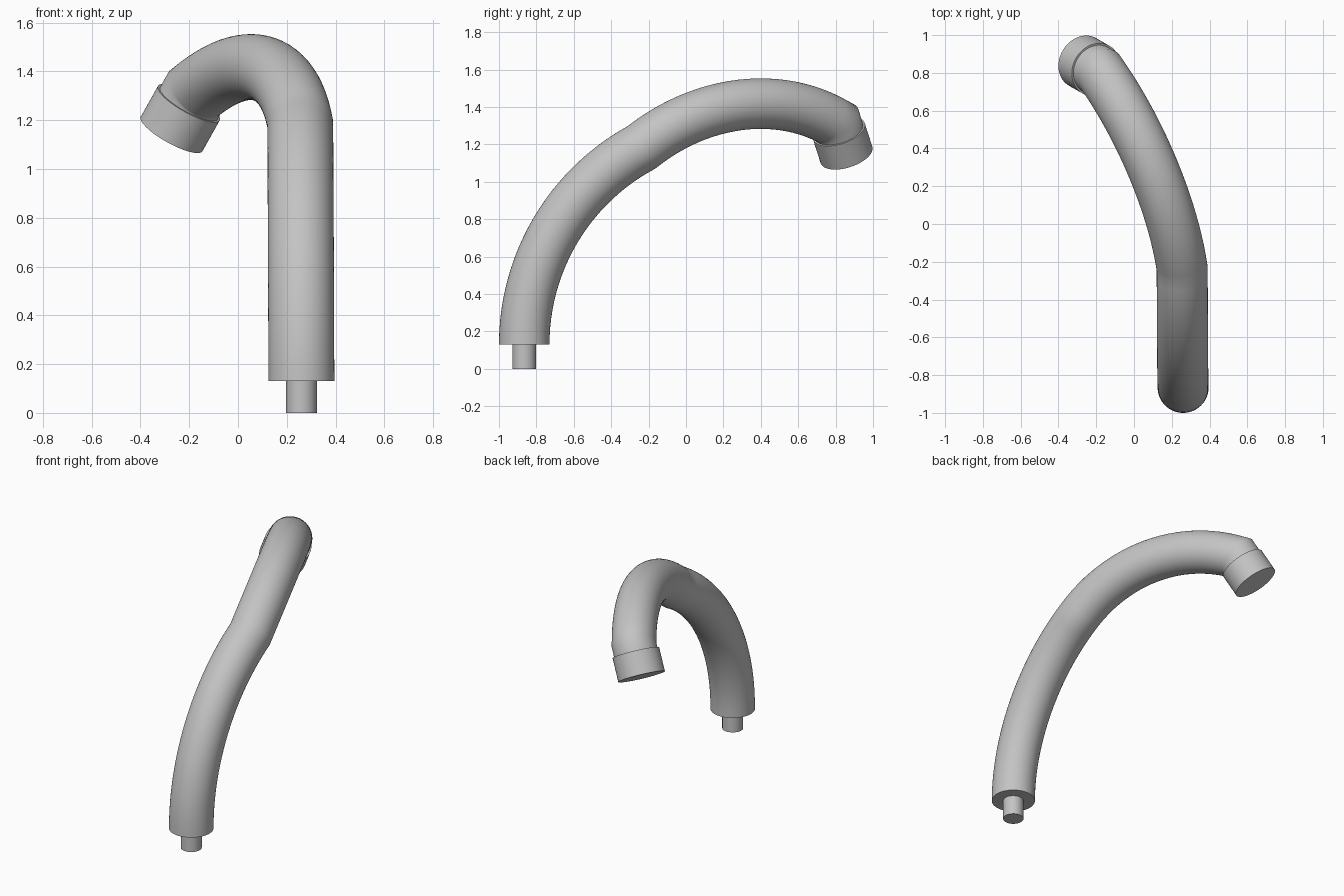
import bpy, bmesh
from math import sin, cos, asin, radians
from mathutils import Vector

SIDES = 64
cube = bpy.data.objects.get("Cube")
if cube:
    bpy.data.objects.remove(cube)

steel = bpy.data.materials.new("satin grey")
steel.use_nodes = True
grey = (0.55, 0.55, 0.55, 1)
steel.diffuse_color = grey
steel.node_tree.nodes["Principled BSDF"].inputs["Base Color"].default_value = grey


def sweep(name, path, radius, start):
    """Capped round tube along a path, mitred at every bend."""
    bm = bmesh.new()
    dirs = [(b - a).normalized() for a, b in zip(path, path[1:])]
    start = start.normalized()
    side = start.orthogonal().normalized()
    up = start.cross(side)
    turns = [radians(360 * i / SIDES) for i in range(SIDES)]
    ring = [path[0] + radius * (cos(t) * side + sin(t) * up) for t in turns]
    rings = [[bm.verts.new(p) for p in ring]]
    for i, d in enumerate(dirs):
        following = dirs[i + 1] if i + 1 < len(dirs) else d
        normal = (d + following).normalized()
        # Slide the previous ring along the segment onto the mitre plane
        ring = [p + d * ((path[i + 1] - p).dot(normal) / d.dot(normal)) for p in ring]
        rings.append([bm.verts.new(p) for p in ring])
    for low, high in zip(rings, rings[1:]):
        for k in range(SIDES):
            n = (k + 1) % SIDES
            bm.faces.new((low[k], low[n], high[n], high[k]))
    bm.faces.new(rings[0][::-1])
    bm.faces.new(rings[-1])
    bmesh.ops.recalc_face_normals(bm, faces=bm.faces[:])
    mesh = bpy.data.meshes.new(name)
    bm.to_mesh(mesh)
    bm.free()
    obj = bpy.data.objects.new(name, mesh)
    bpy.context.collection.objects.link(obj)
    mesh.materials.append(steel)
    bpy.ops.object.select_all(action='DESELECT')
    obj.select_set(True)
    bpy.context.view_layer.objects.active = obj
    bpy.ops.object.shade_smooth_by_angle(angle=radians(50))
    return obj


# Lower arc: rises from the base and leans back
base = Vector((0.26, -0.865, 0.13))
R, bend, steps = 1.2, radians(61.5), 24
path = []
for i in range(steps + 1):
    a = bend * i / steps
    path.append(base + Vector((-0.005 * i / steps, R * (1 - cos(a)), R * sin(a))))

# Upper arc: sideways-leaning bow from the joint to the outlet
outlet_dir = Vector((-0.47, 0.27, -0.84)).normalized()
outlet_end = Vector((-0.272, 0.858, 1.144))
collar_top = outlet_end - outlet_dir * 0.15
joint, elbow = path[-1], collar_top - outlet_dir * 0.05
chord = elbow - joint
along = chord.normalized()
bow = Vector((0.365, 0.03, 0.93))
bow = (bow - along * bow.dot(along)).normalized()
half, sag = chord.length / 2, 0.175
radius = (half * half + sag * sag) / (2 * sag)
spread = asin(half / radius)
for i in range(1, steps + 1):
    a = spread * (2 * i / steps - 1)
    path.append((joint + elbow) / 2 + along * radius * sin(a)
                + bow * (radius * cos(a) - radius + sag))

# Short straight end inside the collar
path.append(collar_top + outlet_dir * 0.02)
sweep("curved_pipe", path, 0.135, Vector((0, 0, 1)))

# Outlet collar and mounting stub
sweep("outlet_collar", [collar_top, outlet_end], 0.145, outlet_dir)
sweep("mounting_stub", [Vector((0.26, -0.865, 0)), base + Vector((0, 0, 0.02))],
      0.0635, Vector((0, 0, 1)))
